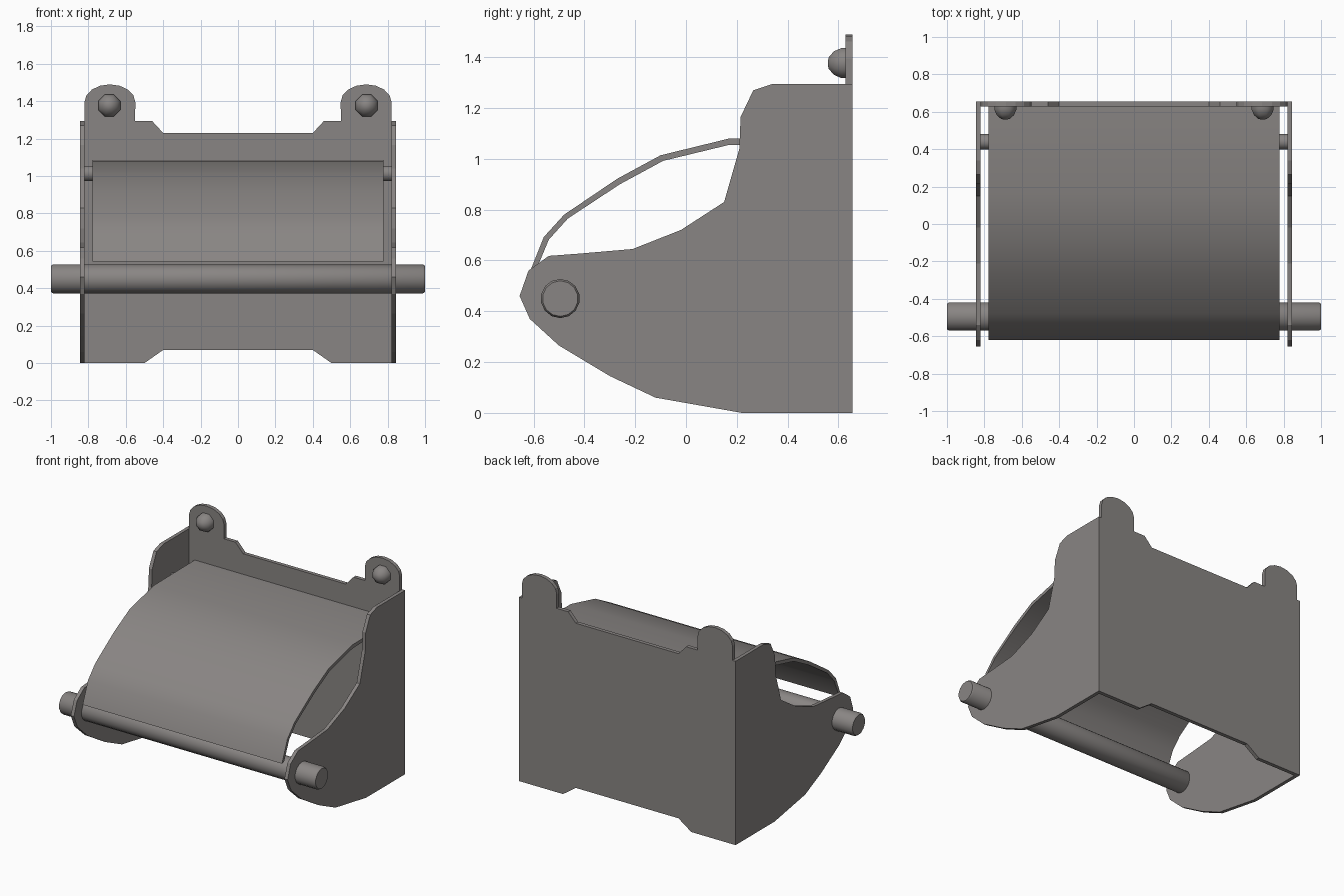
import bpy, bmesh, math
from mathutils import Vector

if "Cube" in bpy.data.objects:
    bpy.data.objects.remove(bpy.data.objects["Cube"])

grey = bpy.data.materials.new("warm grey metal")
grey.diffuse_color = (0.25, 0.235, 0.228, 1)
grey.use_nodes = True
grey.node_tree.nodes["Principled BSDF"].inputs["Base Color"].default_value = grey.diffuse_color


def finish(name, bm, smooth=None):
    bmesh.ops.recalc_face_normals(bm, faces=bm.faces)
    me = bpy.data.meshes.new(name)
    bm.to_mesh(me)
    bm.free()
    ob = bpy.data.objects.new(name, me)
    bpy.context.collection.objects.link(ob)
    me.materials.append(grey)
    if smooth:
        bpy.ops.object.select_all(action='DESELECT')
        ob.select_set(True)
        bpy.context.view_layer.objects.active = ob
        bpy.ops.object.shade_smooth_by_angle(angle=math.radians(smooth))
    return ob


def extrude(name, pts, direction, smooth=None):
    """Close a 3D outline and give it thickness."""
    bm = bmesh.new()
    face = bm.faces.new([bm.verts.new(p) for p in pts])
    new = bmesh.ops.extrude_face_region(bm, geom=[face], use_keep_orig=True)["geom"]
    bmesh.ops.translate(bm, vec=direction,
                        verts=[g for g in new if isinstance(g, bmesh.types.BMVert)])
    return finish(name, bm, smooth)


def lathe(name, rings, sides, place, smooth):
    """Rings of (position along axis, radius), capped at both ends."""
    bm = bmesh.new()
    loops = []
    for t, r in rings:
        loops.append([bm.verts.new(place(t, r * math.cos(a), r * math.sin(a)))
                      for a in (2 * math.pi * (i + 0.5) / sides for i in range(sides))])
    for a, b in zip(loops, loops[1:]):
        for i in range(sides):
            j = (i + 1) % sides
            bm.faces.new((a[i], a[j], b[j], b[i]))
    bm.faces.new(loops[0])
    bm.faces.new(loops[-1])
    return finish(name, bm, smooth)


# Back plate with two rounded ears and a notched bottom
half = [(0.40, 0.07), (0.50, 0), (0.82, 0)]
half += [(0.685 + 0.136 * math.cos(a), 1.395 + 0.095 * math.sin(a))
         for a in (math.pi * i / 8 for i in range(9))]
half += [(0.55, 1.295), (0.46, 1.295), (0.40, 1.23)]
outline = half + [(-x, z) for x, z in reversed(half)]
extrude("back_plate", [(x, 0.628, z) for x, z in outline], Vector((0, 0.027, 0)))

# Side plates
side = [(0.655, 0), (0.22, 0), (-0.12, 0.06), (-0.30, 0.145), (-0.50, 0.265),
        (-0.615, 0.37), (-0.655, 0.46), (-0.62, 0.56), (-0.54, 0.618),
        (-0.42, 0.627), (-0.21, 0.645), (-0.02, 0.72), (0.15, 0.83),
        (0.21, 1.04), (0.215, 1.165), (0.265, 1.27), (0.34, 1.295), (0.655, 1.295)]
for s, label in ((1, "right"), (-1, "left")):
    extrude(label + "_side_plate", [(s * 0.82, y, z) for y, z in side],
            Vector((s * 0.025, 0, 0)))

# Curved cover flap
outer = [(-0.62, 0.542), (-0.56, 0.692), (-0.48, 0.78), (-0.27, 0.922),
         (-0.10, 1.014), (0.17, 1.08), (0.63, 1.085)]
inner = [(0.63, 1.06), (0.17, 1.055), (-0.09, 0.992), (-0.26, 0.9),
         (-0.465, 0.765), (-0.54, 0.682), (-0.595, 0.55)]
extrude("cover_flap", [(-0.777, y, z) for y, z in outer + inner],
        Vector((1.554, 0, 0)), 35)

# Holder rod through the front, and hinge rod under the flap
lathe("holder_rod", [(-1, 0.07), (-0.99, 0.077), (0.99, 0.077), (1, 0.07)], 14,
      lambda t, u, v: (t, -0.495 + u, 0.45 + v), 40)
lathe("hinge_rod", [(-0.825, 0.042), (0.825, 0.042)], 12,
      lambda t, u, v: (t, 0.44 + u, 1.014 + v), 40)

# Domed screws on the ears
for s, label in ((1, "right"), (-1, "left")):
    lathe(label + "_screw_head",
          [(0.635, 0.064), (0.612, 0.064), (0.582, 0.05), (0.562, 0.025), (0.558, 0.008)], 8,
          lambda t, u, v: (s * 0.688 + u, t, 1.377 + v), 50)
